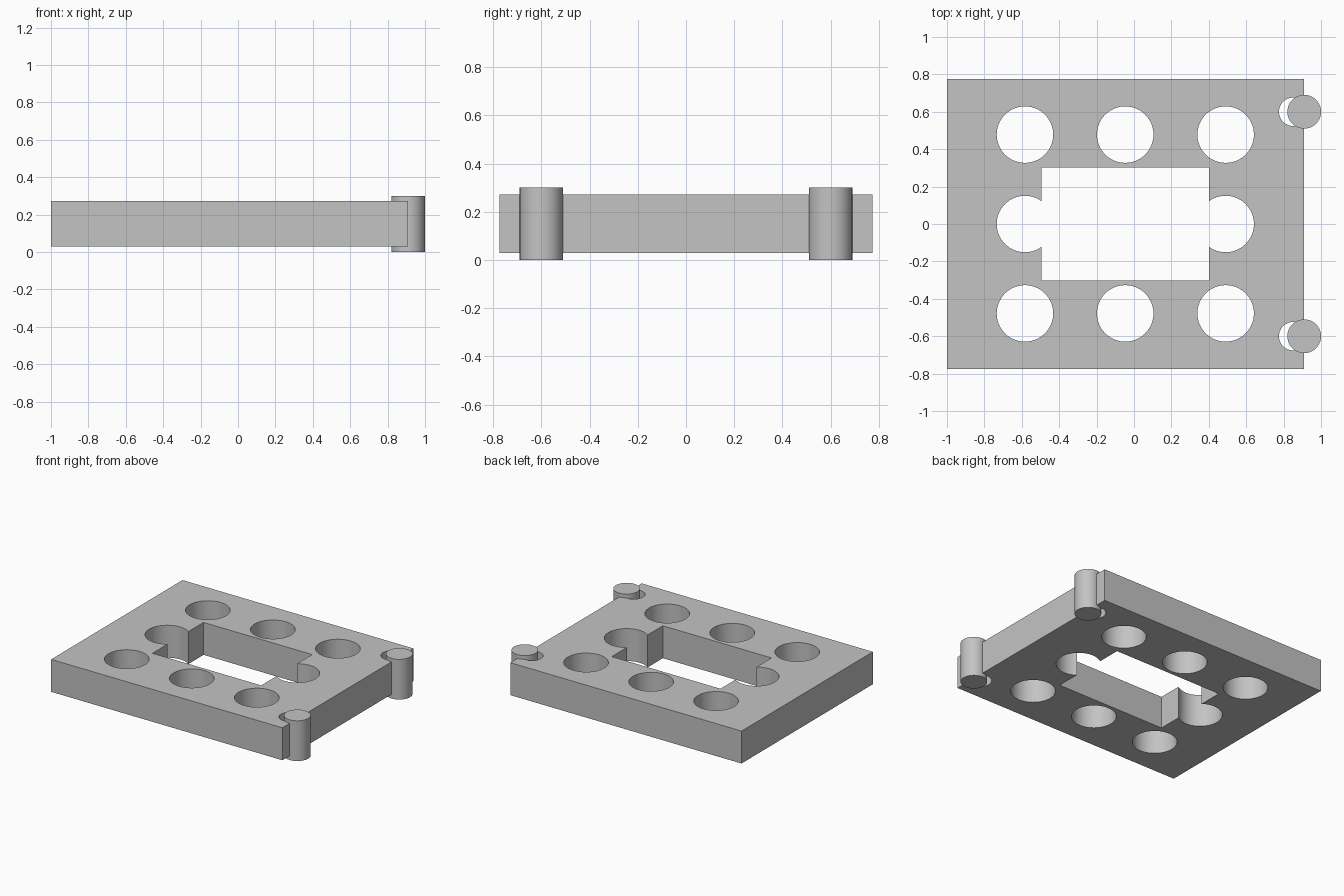
import bpy
import math

cube = bpy.data.objects.get("Cube")
if cube:
    bpy.data.objects.remove(cube, do_unlink=True)

grey = bpy.data.materials.new("light grey")
grey.use_nodes = True
colour = (0.55, 0.55, 0.55, 1)
grey.diffuse_color = colour
grey.node_tree.nodes["Principled BSDF"].inputs["Base Color"].default_value = colour

BOTTOM, TOP = 0.03, 0.272
PLATE_END = 0.908
PIN_X, PIN_Y, PIN_R = 0.91, 0.6, 0.09


def box(name, x0, x1, y0, y1, z0, z1):
    bpy.ops.mesh.primitive_cube_add(
        size=1, location=((x0 + x1) / 2, (y0 + y1) / 2, (z0 + z1) / 2))
    ob = bpy.context.object
    ob.name = name
    ob.scale = (x1 - x0, y1 - y0, z1 - z0)
    bpy.ops.object.transform_apply(location=False, rotation=False, scale=True)
    ob.data.materials.append(grey)
    return ob


def cylinder(name, x, y, r, z0, z1):
    bpy.ops.mesh.primitive_cylinder_add(
        vertices=64, radius=r, depth=z1 - z0, location=(x, y, (z0 + z1) / 2))
    ob = bpy.context.object
    ob.name = name
    ob.data.materials.append(grey)
    return ob


def cut(target, cutter):
    mod = target.modifiers.new("cut", "BOOLEAN")
    mod.operation = "DIFFERENCE"
    mod.solver = "EXACT"
    mod.object = cutter
    bpy.context.view_layer.objects.active = target
    bpy.ops.object.modifier_apply(modifier=mod.name)
    bpy.data.objects.remove(cutter, do_unlink=True)


def smooth(ob):
    bpy.ops.object.select_all(action="DESELECT")
    ob.select_set(True)
    bpy.context.view_layer.objects.active = ob
    bpy.ops.object.shade_smooth_by_angle(angle=math.radians(30))


# Plate with a rectangular window
plate = box("plate", -1, PLATE_END, -0.774, 0.774, BOTTOM, TOP)
cut(plate, box("window_cutter", -0.495, 0.402, -0.301, 0.301, -0.2, 0.5))

# Round holes around the window
for x in (-0.583, -0.047, 0.49):
    for y in (-0.478, 0, 0.478):
        if y or abs(x) > 0.1:
            cut(plate, cylinder("hole_cutter", x, y, 0.151, -0.2, 0.5))

# Rounded slots at the edge, each holding an upright pin
for side, y in (("left_rear", PIN_Y), ("right_front", -PIN_Y)):
    cut(plate, cylinder("slot_cutter", 0.851, y, 0.076, -0.2, 0.5))
    cut(plate, box("slot_mouth_cutter", 0.851, 1.1, y - 0.0755, y + 0.0755, -0.2, 0.5))
    smooth(cylinder("pin_rear" if y > 0 else "pin_front", PIN_X, y, PIN_R, 0, 0.3))
smooth(plate)
